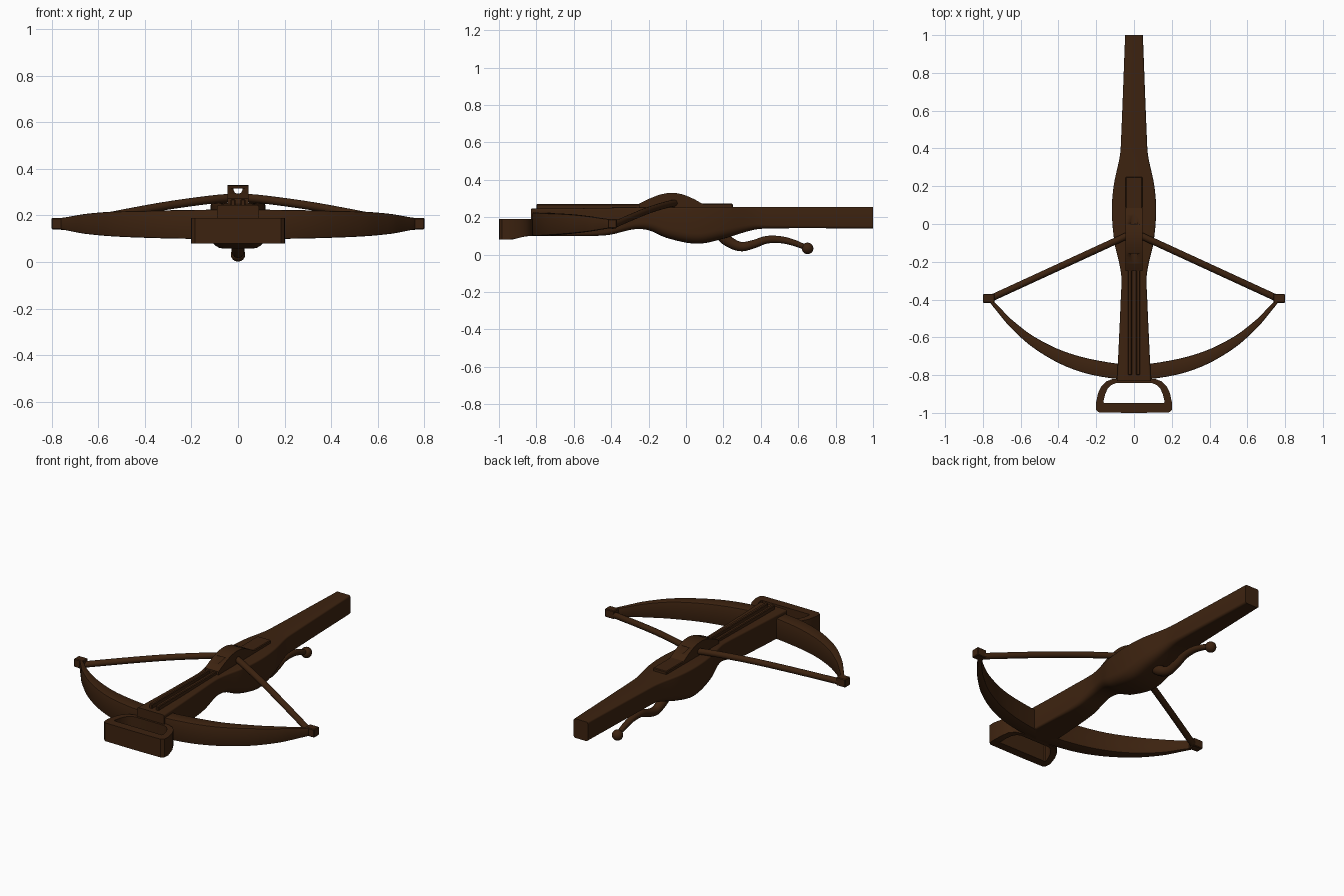
import bpy, bmesh, math
from mathutils import Vector

if "Cube" in bpy.data.objects:
    bpy.data.objects.remove(bpy.data.objects["Cube"])

wood = bpy.data.materials.new("dark_brown_wood")
wood.diffuse_color = (0.046, 0.0165, 0.005, 1)
wood.use_nodes = True
wood.node_tree.nodes["Principled BSDF"].inputs["Base Color"].default_value = wood.diffuse_color


def finish(name, bm, angle=35):
    bmesh.ops.recalc_face_normals(bm, faces=bm.faces)
    me = bpy.data.meshes.new(name)
    bm.to_mesh(me)
    bm.free()
    me.materials.append(wood)
    ob = bpy.data.objects.new(name, me)
    bpy.context.collection.objects.link(ob)
    bpy.ops.object.select_all(action='DESELECT')
    bpy.context.view_layer.objects.active = ob
    ob.select_set(True)
    bpy.ops.object.shade_smooth_by_angle(angle=math.radians(angle))
    return ob


def loft(name, rings, closed=False, angle=35):
    bm = bmesh.new()
    vs = [[bm.verts.new(p) for p in r] for r in rings]
    n = len(vs[0])
    for a, b in zip(vs, vs[1:] + vs[:1] if closed else vs[1:]):
        for i in range(n):
            j = (i + 1) % n
            bm.faces.new((a[i], a[j], b[j], b[i]))
    if not closed:
        bm.faces.new(vs[0])
        bm.faces.new(vs[-1])
    return finish(name, bm, angle)


def spline(keys, steps=6):
    """Smooth samples through rows of numbers."""
    out = []
    for i in range(len(keys) - 1):
        p0, p1, p2, p3 = keys[max(i - 1, 0)], keys[i], keys[i + 1], keys[min(i + 2, len(keys) - 1)]
        h = p2[0] - p1[0]
        for s in range(steps):
            t = s / steps
            row = [p1[0] + h * t]
            for a, b, c, d in zip(p0[1:], p1[1:], p2[1:], p3[1:]):
                m1 = (c - a) / ((p2[0] - p0[0]) or 1) * h
                m2 = (d - b) / ((p3[0] - p1[0]) or 1) * h
                row.append((2*t**3 - 3*t*t + 1)*b + (t**3 - 2*t*t + t)*m1 + (3*t*t - 2*t**3)*c + (t**3 - t*t)*m2)
            out.append(row)
    out.append(list(keys[-1]))
    return out


def section(w, bottom, top, rb, rt, k=5):
    """Rounded rectangle with separate bottom and top corner radii."""
    pts = []
    for cx, cz, r, a0 in ((w - rt, top - rt, rt, 0), (rt - w, top - rt, rt, 90),
                          (rb - w, bottom + rb, rb, 180), (w - rb, bottom + rb, rb, 270)):
        for i in range(k + 1):
            a = math.radians(a0 + 90 * i / k)
            pts.append((cx + r * math.cos(a), cz + r * math.sin(a)))
    return pts


def box(name, x0, x1, y0, y1, z0, z1, bevel=0.004):
    bm = bmesh.new()
    bmesh.ops.create_cube(bm, size=1)
    for v in bm.verts:
        v.co = ((x0 + x1) / 2 + v.co.x * (x1 - x0), (y0 + y1) / 2 + v.co.y * (y1 - y0),
                (z0 + z1) / 2 + v.co.z * (z1 - z0))
    bmesh.ops.bevel(bm, geom=bm.edges[:], offset=bevel, segments=1, affect='EDGES')
    return finish(name, bm)


def tube(name, path, n=14):
    """Round tube along rows of (x, y, z, radius)."""
    rings = []
    for i, p in enumerate(path):
        a, b = path[max(i - 1, 0)], path[min(i + 1, len(path) - 1)]
        d = (Vector(b[:3]) - Vector(a[:3])).normalized()
        u = d.cross(Vector((0, 0, 1))).normalized()
        v = d.cross(u)
        rings.append([Vector(p[:3]) + p[3] * (u * math.cos(t) + v * math.sin(t))
                      for t in (2 * math.pi * j / n for j in range(n))])
    return loft(name, rings)


# Stock: y, half width, bottom, top, bottom corner radius
stock = spline([(-0.83, 0.090, 0.100, 0.245, 0.010), (-0.6, 0.079, 0.100, 0.247, 0.012),
                (-0.42, 0.071, 0.104, 0.250, 0.02), (-0.28, 0.067, 0.135, 0.252, 0.03),
                (-0.2, 0.080, 0.130, 0.253, 0.04), (-0.1, 0.103, 0.088, 0.253, 0.05),
                (0.06, 0.117, 0.058, 0.254, 0.055), (0.2, 0.108, 0.085, 0.255, 0.05),
                (0.36, 0.075, 0.132, 0.255, 0.03), (0.46, 0.068, 0.140, 0.255, 0.018),
                (1.0, 0.047, 0.140, 0.255, 0.012)])
loft("stock", [[(x, y, z) for x, z in section(w, b, t, rb, 0.01)] for y, w, b, t, rb in stock])

# Bolt rails and lock plate
for s in (-1, 1):
    box("bolt_rail", *sorted((s * 0.011, s * 0.032)), -0.80, -0.22, 0.235, 0.27)
box("lock_plate", -0.045, 0.045, -0.24, 0.25, 0.24, 0.273)

# String catch: arched hump with a sighting tunnel
arch = spline([(-0.25, 0.272), (-0.2, 0.297), (-0.14, 0.32), (-0.08, 0.33), (-0.02, 0.322),
               (0.04, 0.298), (0.09, 0.27)], 4)
prof = arch + [(0.09, 0.25), (-0.25, 0.25)]
catch = loft("string_catch", [[(x, y, z) for y, z in prof] for x in (-0.045, 0.045)])
half = [(0.02 * math.cos(a), 0.315 + 0.022 * math.sin(a))
        for a in (math.pi + math.pi * i / 10 for i in range(11))]
cutter = loft("tunnel_cutter", [[(x, y, z) for x, z in half] for y in (-0.4, 0.3)])
cutter.hide_render = True
cutter.hide_viewport = True
mod = catch.modifiers.new("tunnel", 'BOOLEAN')
mod.object = cutter
mod.operation = 'DIFFERENCE'
mod.solver = 'EXACT'

# Bow: x, outer y, inner y, bottom, top (mirrored rows)
limb = [(0, -0.825, -0.745, 0.100, 0.225), (0.2, -0.806, -0.718, 0.100, 0.224),
        (0.37, -0.757, -0.665, 0.104, 0.220), (0.53, -0.668, -0.582, 0.111, 0.216),
        (0.65, -0.563, -0.490, 0.122, 0.206), (0.73, -0.465, -0.412, 0.136, 0.193),
        (0.768, -0.41, -0.385, 0.142, 0.188)]
rows = [(-r[0],) + r[1:] for r in limb[:0:-1]] + limb
path = spline(rows, 5)
rings = []
for i, (x, yo, yi, b, t) in enumerate(path):
    # tilt each ring so it crosses the bow at a right angle
    a, c = path[max(i - 1, 0)], path[min(i + 1, len(path) - 1)]
    d = Vector((c[0] - a[0], c[1] + c[2] - a[1] - a[2])) / 2
    d.normalize()
    nrm = Vector((-d.y, d.x))
    h = (yi - yo) / 2 * abs(d.x) ** 0.9
    mid = Vector((x, (yo + yi) / 2))
    ring = []
    for u, z in section(h, b, t, 0.006, 0.006, 2):
        q = mid + nrm * u
        ring.append((q.x, q.y, z))
    rings.append(ring)
loft("bow", rings)

# Limb tips and bowstring
for s in (-1, 1):
    box("bow_tip", *sorted((s * 0.738, s * 0.80)), -0.418, -0.37, 0.14, 0.19)
    half_string = spline([(0.76, 0.155), (0.5, 0.207), (0.3, 0.243), (0.1, 0.27), (0.0, 0.278)], 5)
    tube("bowstring", [(s * x, -0.045 - 0.46 * x, z, 0.018) for x, z in half_string])

# Foot stirrup: D-shaped ring of plan points, outer then inner
plan = [(0.0, -0.822, -0.845), (0.06, -0.822, -0.845)]
outer = [(0, -0.820), (0.11, -0.820), (0.145, -0.832), (0.172, -0.858), (0.19, -0.895), (0.202, -0.95),
         (0.20, -0.985), (0.185, -0.998), (0, -1.0)]
inner = [(0, -0.842), (0.095, -0.842), (0.12, -0.852), (0.14, -0.873), (0.152, -0.90), (0.160, -0.93),
         (0.161, -0.943), (0.156, -0.948), (0, -0.948)]
mirror = lambda pts: pts + [(-x, y) for x, y in pts[-2:0:-1]]
low = lambda y: 0.08 + 0.02 * min(1, max(0, (y + 0.93) / 0.08))
loft("foot_stirrup", [[(*o, 0.19), (*o, low(o[1])), (*n, low(n[1])), (*n, 0.19)]
                      for o, n in zip(mirror(outer), mirror(inner))], closed=True, angle=40)

# Curved trigger lever with ball end
lever = spline([(0.17, 0.125, 0.034), (0.22, 0.075, 0.03), (0.29, 0.043, 0.026), (0.36, 0.055, 0.023),
                (0.43, 0.079, 0.021), (0.51, 0.079, 0.019), (0.58, 0.062, 0.017), (0.64, 0.038, 0.014)], 5)
tube("trigger_lever", [(0, y, z, r) for y, z, r in lever])
bm = bmesh.new()
bmesh.ops.create_uvsphere(bm, u_segments=20, v_segments=12, radius=0.031)
bmesh.ops.translate(bm, verts=bm.verts, vec=(0, 0.65, 0.033))
finish("trigger_ball", bm)
